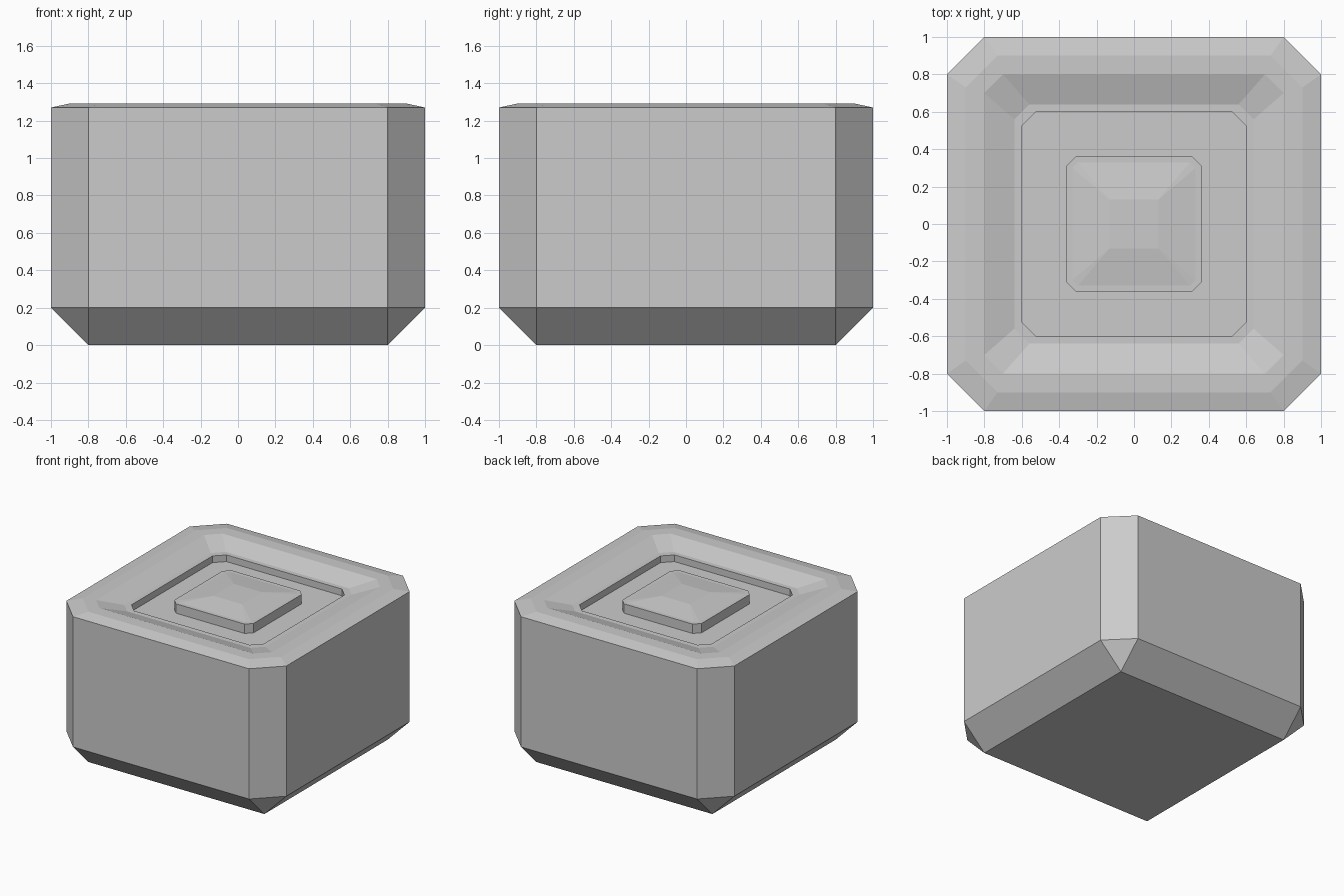
import bpy, bmesh

if "Cube" in bpy.data.objects:
    bpy.data.objects.remove(bpy.data.objects["Cube"])


def octagon(half, cut, z):
    """Square ring with cut corners; a cut of 0 collapses to a plain square."""
    h, c = half, half - cut
    return [(x, y, z) for x, y in
            ((c, -h), (h, -c), (h, c), (c, h), (-c, h), (-h, c), (-h, -c), (-c, -h))]


def loft(name, rings):
    """Bridge a stack of (half width, corner cut, height) rings and cap both ends."""
    bm = bmesh.new()
    loops = [[bm.verts.new(p) for p in octagon(*r)] for r in rings]
    for a, b in zip(loops, loops[1:]):
        for i in range(8):
            j = (i + 1) % 8
            bm.faces.new((a[i], a[j], b[j], b[i]))
    bm.faces.new(loops[0][::-1])
    bm.faces.new(loops[-1])
    bmesh.ops.remove_doubles(bm, verts=bm.verts, dist=1e-4)
    bmesh.ops.recalc_face_normals(bm, faces=bm.faces)
    mesh = bpy.data.meshes.new(name)
    bm.to_mesh(mesh)
    bm.free()
    obj = bpy.data.objects.new(name, mesh)
    bpy.context.collection.objects.link(obj)
    return obj


# Chamfered block with a raised rim, sloped dish and square recess in the top
loft("body", [
    (0.80, 0.0, 0.0),
    (1.00, 0.20, 0.20),
    (1.00, 0.20, 1.27),
    (0.90, 0.17, 1.292),
    (0.80, 0.10, 1.292),
    (0.64, 0.08, 1.24),
    (0.60, 0.075, 1.24),
    (0.60, 0.075, 1.185),
])

# Low raised button in the middle of the recess
loft("centre_button", [
    (0.36, 0.048, 1.185),
    (0.36, 0.048, 1.262),
    (0.33, 0.03, 1.262),
    (0.13, 0.0, 1.288),
])
